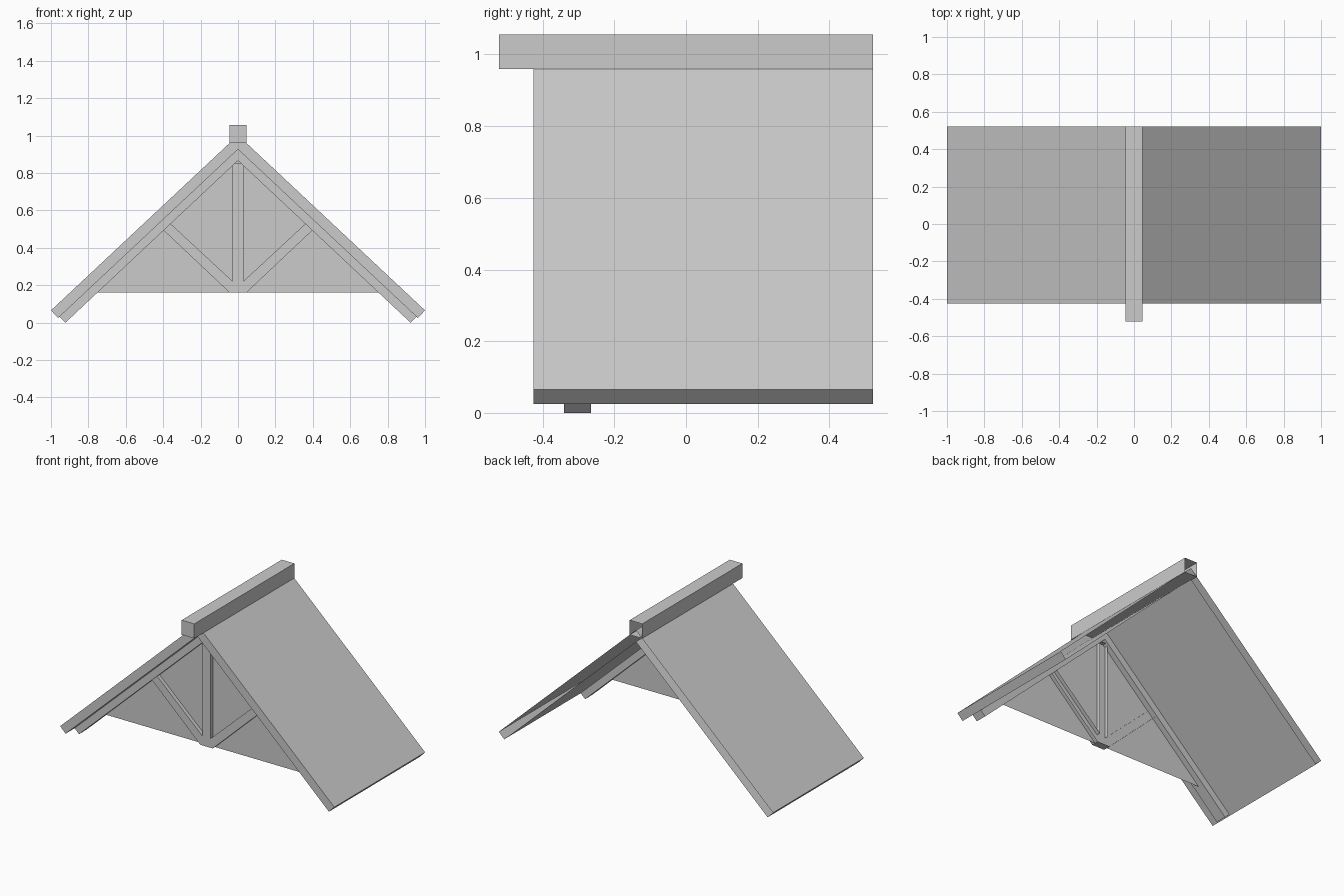
import bpy, bmesh

if "Cube" in bpy.data.objects:
    bpy.data.objects.remove(bpy.data.objects["Cube"])

S = 0.937          # roof slope (rise / run)
BACK = 0.522       # rear end of the roof


def extrude(name, polys, y0, y1, back=False):
    """Extrude x-z outlines from y0 (front cap) to y1, optionally capped at the back."""
    bm = bmesh.new()
    for pts in polys:
        f = [bm.verts.new((x, y0, z)) for x, z in pts]
        b = [bm.verts.new((x, y1, z)) for x, z in pts]
        n = len(pts)
        bm.faces.new(f)
        for i in range(n):
            j = (i + 1) % n
            bm.faces.new((f[i], b[i], b[j], f[j]))
        if back:
            bm.faces.new(b[::-1])
    return finish(name, bm)


def finish(name, bm):
    bmesh.ops.recalc_face_normals(bm, faces=bm.faces)
    me = bpy.data.meshes.new(name)
    bm.to_mesh(me)
    bm.free()
    ob = bpy.data.objects.new(name, me)
    bpy.context.collection.objects.link(ob)
    return ob


def mirror(half):
    """Close a half outline (apex top ... apex bottom) across x = 0."""
    return half + [(-x, z) for x, z in reversed(half) if x > 0]


# Roof: both slopes as one chevron, open at the rear
extrude("roof", [mirror([(0, 1.002), (1.0, 0.065), (0.961, 0.025), (0, 0.926)])],
        -0.425, BACK)

# Ridge beam: overhangs the front, open at the rear
w = 0.046
extrude("ridge_beam", [[(-w, 0.96), (w, 0.96), (w, 1.056), (-w, 1.056)]], -BACK, BACK)

# Gable rafters under the roof
extrude("gable_rafters", [mirror([(0, 0.926), (0.955, 0.031), (0.922, 0.0), (0, 0.866)])],
        -0.34, -0.265, back=True)

# King post with two diagonal braces, merged at the foot into one outline
half = [(0.03, 0.85), (0.03, 0.222), (0.362, 0.53), (0.40, 0.495), (0.045, 0.16)]
extrude("post_and_braces", [half + [(-x, z) for x, z in reversed(half)]], -0.328, -0.277)

# Thin gable panel behind the truss
bm = bmesh.new()
bm.faces.new([bm.verts.new((x, -0.303, z))
              for x, z in [(-0.755, 0.16), (0.755, 0.16), (0, 0.16 + 0.755 * S)]])
finish("gable_panel", bm)
